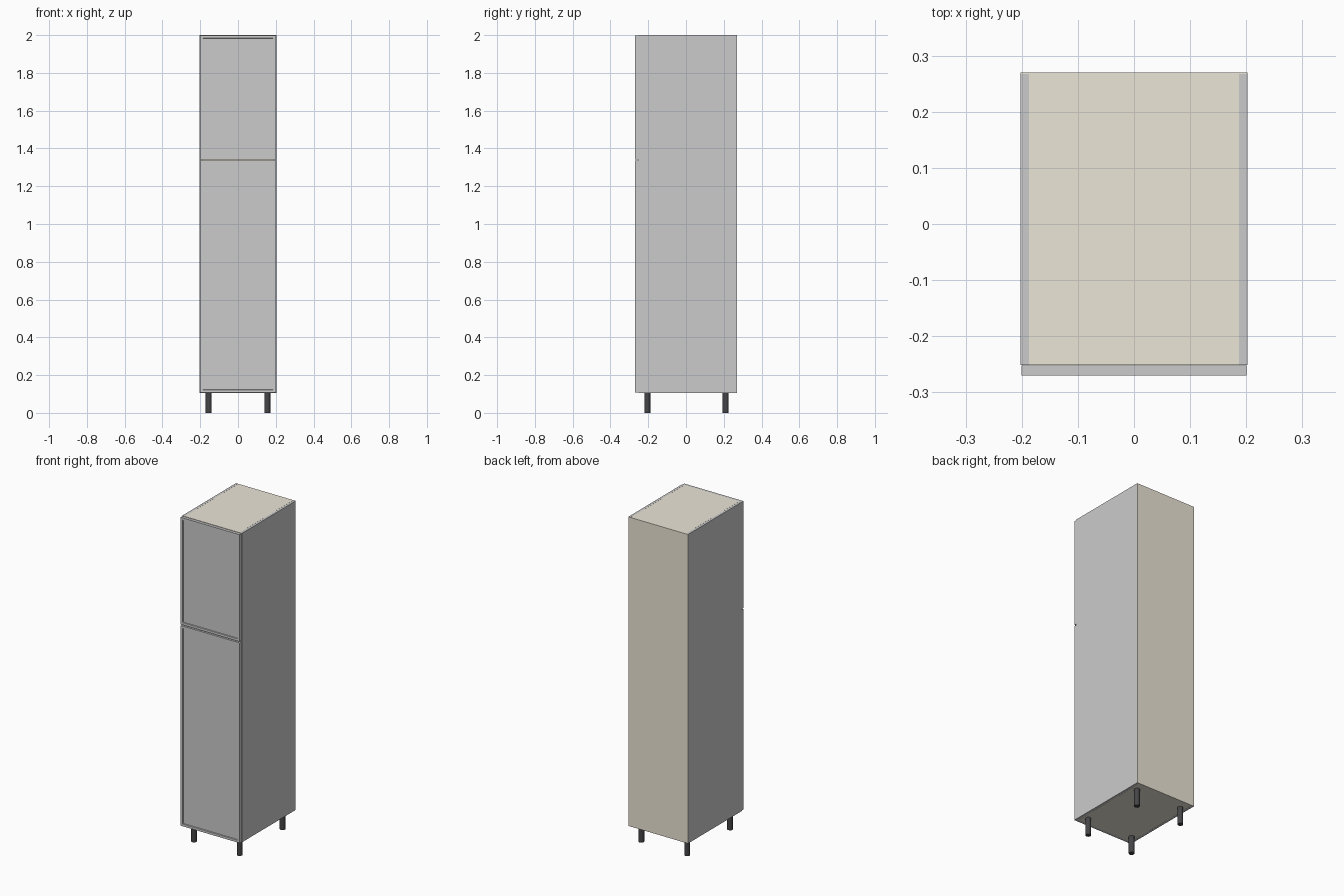
import bpy, bmesh

if "Cube" in bpy.data.objects:
    bpy.data.objects.remove(bpy.data.objects["Cube"])


def material(name, rgb):
    m = bpy.data.materials.new(name)
    m.diffuse_color = (*rgb, 1)
    m.use_nodes = True
    m.node_tree.nodes["Principled BSDF"].inputs["Base Color"].default_value = m.diffuse_color
    return m


BEIGE = material("beige_board", (0.84, 0.79, 0.68))
BLACK = material("black_plastic", (0.06, 0.06, 0.065))


def finish(name, bm, mat=None):
    bmesh.ops.recalc_face_normals(bm, faces=bm.faces)
    me = bpy.data.meshes.new(name)
    bm.to_mesh(me)
    bm.free()
    ob = bpy.data.objects.new(name, me)
    bpy.context.collection.objects.link(ob)
    if mat:
        me.materials.append(mat)
    return ob


def box_bm(x0, x1, y0, y1, z0, z1):
    bm = bmesh.new()
    bmesh.ops.create_cube(bm, size=1)
    for v in bm.verts:
        v.co.x = x1 if v.co.x > 0 else x0
        v.co.y = y1 if v.co.y > 0 else y0
        v.co.z = z1 if v.co.z > 0 else z0
    bm.normal_update()
    return bm


def box(name, *dims, mat=None):
    return finish(name, box_bm(*dims), mat)


def door(name, z0, z1):
    # slab with a narrow raised frame around a shallow sunken panel
    bm = box_bm(-0.2005, 0.2005, -0.27, -0.2525, z0, z1)
    front = [f for f in bm.faces if f.normal.y < -0.9]
    bmesh.ops.inset_region(bm, faces=front, thickness=0.02)
    bmesh.ops.inset_region(bm, faces=front, thickness=0.002, depth=-0.005)
    return finish(name, bm)


# Carcass
W, T = 0.2025, 0.015
BOTTOM, TOP = 0.106, 2.0
FRONT, BACK = -0.2515, 0.27
for side, s in (("left", -1), ("right", 1)):
    a, b = sorted((s * W, s * (W - T)))
    box(side + "_side_panel", a, b, FRONT, BACK - 0.003, BOTTOM, TOP)
inner = W - T - 0.0005
for name, z in (("bottom_panel", BOTTOM), ("fixed_shelf", 1.331),
                ("top_panel", TOP - T)):
    box(name, -inner, inner, FRONT, BACK - 0.003, z, z + T, mat=BEIGE)
box("back_panel", -W, W, BACK - 0.003, BACK, BOTTOM, TOP, mat=BEIGE)

# Doors
door("lower_door", 0.108, 1.335)
door("upper_door", 1.342, 1.998)

# Legs
for sx, xn in ((-1, "left"), (1, "right")):
    for y, yn in ((-0.205, "front"), (0.21, "back")):
        bpy.ops.mesh.primitive_cylinder_add(
            vertices=24, radius=0.016, depth=BOTTOM,
            location=(sx * 0.155, y, BOTTOM / 2))
        leg = bpy.context.object
        leg.name = f"{yn}_{xn}_leg"
        leg.data.materials.append(BLACK)
        bpy.ops.object.shade_smooth_by_angle()
